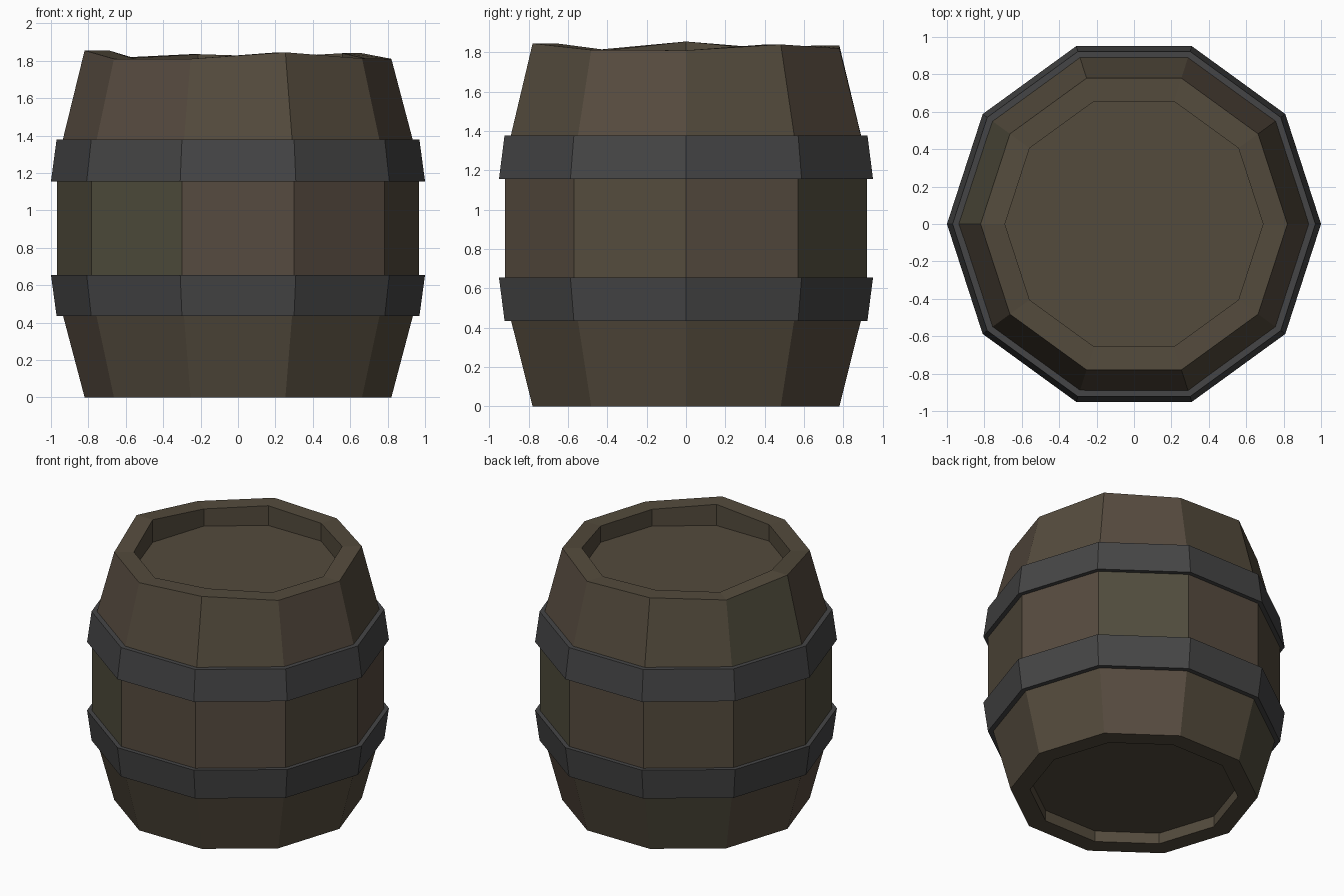
import bpy, bmesh, random
from math import cos, sin, pi

if "Cube" in bpy.data.objects:
    bpy.data.objects.remove(bpy.data.objects["Cube"])

random.seed(4)
SIDES = 10

def material(name, rgb):
    m = bpy.data.materials.new(name)
    m.diffuse_color = (*rgb, 1)
    m.use_nodes = True
    m.node_tree.nodes["Principled BSDF"].inputs["Base Color"].default_value = m.diffuse_color
    return m

woods = [material("wood_brown", (0.088, 0.070, 0.046)),
         material("wood_red", (0.094, 0.070, 0.050)),
         material("wood_olive", (0.080, 0.073, 0.046))]
iron = material("iron", (0.060, 0.060, 0.061))

def loft(name, profile, mats, closed=False):
    """Spin a (radius, z) profile into ten flat sides; z may be a list per corner."""
    bm = bmesh.new()
    rings = []
    for r, z in profile:
        zs = z if isinstance(z, list) else [z] * SIDES
        rings.append([bm.verts.new((r * cos(2 * pi * i / SIDES),
                                    r * sin(2 * pi * i / SIDES), zs[i]))
                      for i in range(SIDES)])
    pairs = list(zip(rings, rings[1:]))
    if closed:
        pairs.append((rings[-1], rings[0]))
    else:
        bm.faces.new(rings[0])
        bm.faces.new(rings[-1])
    for k, (a, b) in enumerate(pairs):
        for i in range(SIDES):
            j = (i + 1) % SIDES
            f = bm.faces.new((a[i], a[j], b[j], b[i]))
            # only the outer staves vary in tone
            if len(mats) > 1 and 2 <= k <= 4:
                f.material_index = random.randrange(len(mats))
    bmesh.ops.recalc_face_normals(bm, faces=bm.faces)
    me = bpy.data.meshes.new(name)
    bm.to_mesh(me)
    bm.free()
    for m in mats:
        me.materials.append(m)
    ob = bpy.data.objects.new(name, me)
    bpy.context.collection.objects.link(ob)
    return ob

# Staves, uneven rim and recessed ends
rim = [1.81, 1.84, 1.82, 1.835, 1.815, 1.855, 1.81, 1.81, 1.845, 1.812]
loft("barrel_body", [(0.69, 0.08), (0.69, 0), (0.82, 0), (0.968, 0.56),
                     (0.968, 1.25), (0.82, rim), (0.69, rim), (0.69, 1.69)], woods)

# Iron hoops, widest towards the belly
loft("lower_hoop", [(0.92, 0.435), (0.97, 0.435), (1.0, 0.655), (0.95, 0.655)], [iron], True)
loft("upper_hoop", [(0.95, 1.155), (1.0, 1.155), (0.97, 1.378), (0.92, 1.378)], [iron], True)
